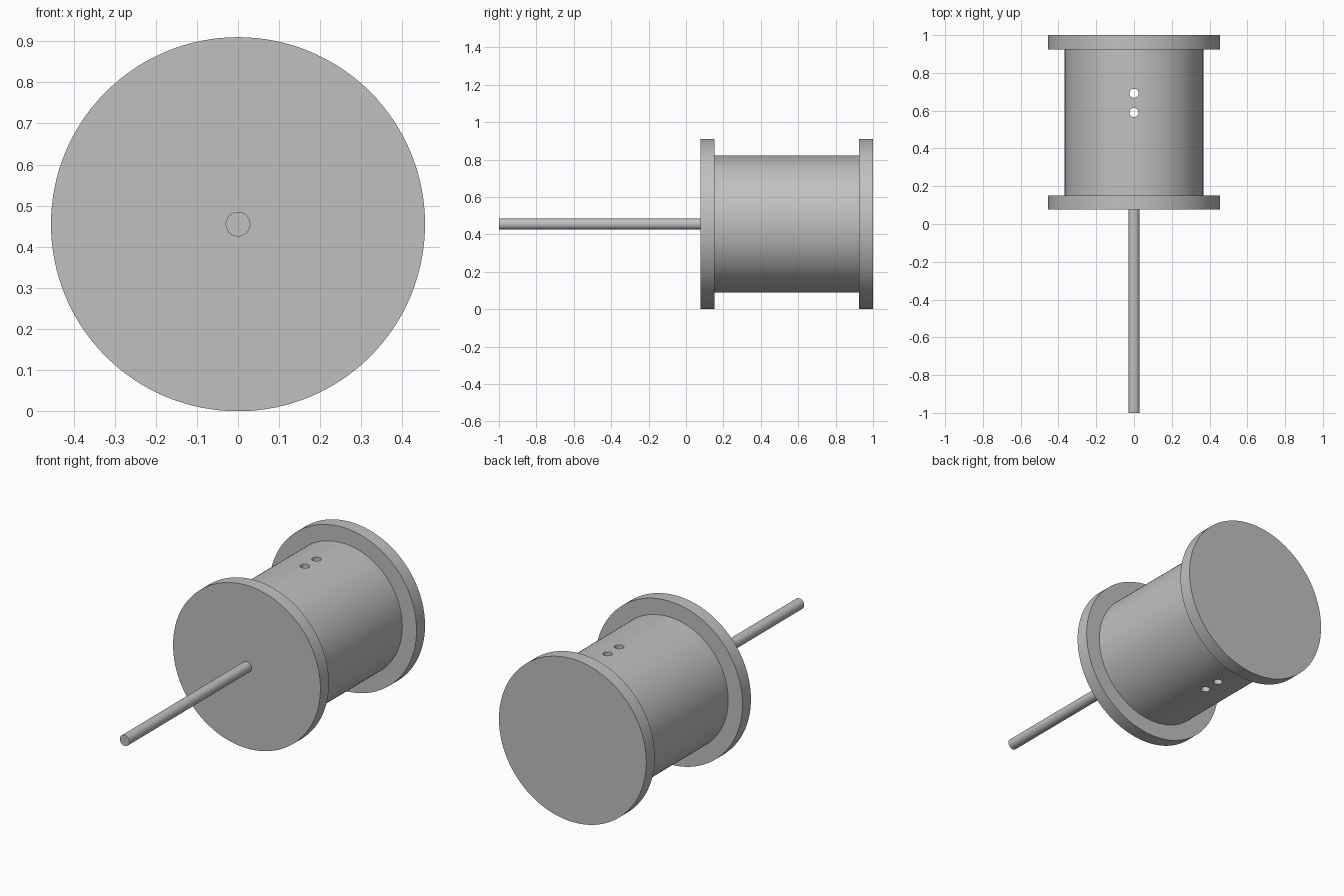
import bpy
import math

cube = bpy.data.objects.get("Cube")
if cube:
    bpy.data.objects.remove(cube, do_unlink=True)

RADIUS = 0.455  # flange radius, also the axis height

grey = bpy.data.materials.new("grey metal")
grey.use_nodes = True
colour = (0.53, 0.53, 0.53, 1)
grey.diffuse_color = colour
grey.node_tree.nodes["Principled BSDF"].inputs["Base Color"].default_value = colour


def cylinder(name, radius, length, location, sides, lying=True):
    bpy.ops.mesh.primitive_cylinder_add(
        vertices=sides, radius=radius, depth=length, location=location,
        rotation=(math.pi / 2 if lying else 0, 0, 0))
    obj = bpy.context.object
    obj.name = name
    obj.data.materials.append(grey)
    return obj


def along_y(name, radius, y0, y1, sides):
    return cylinder(name, radius, y1 - y0, (0, (y0 + y1) / 2, RADIUS), sides)


def smooth(obj):
    bpy.ops.object.select_all(action='DESELECT')
    obj.select_set(True)
    bpy.context.view_layer.objects.active = obj
    bpy.ops.object.shade_smooth_by_angle(angle=math.radians(30))


# Spool: two flanges, barrel and shaft
front_flange = along_y("front_flange", RADIUS, 0.077, 0.152, 128)
back_flange = along_y("back_flange", RADIUS, 0.925, 1.0, 128)
barrel = along_y("barrel", 0.367, 0.152, 0.925, 128)
shaft = along_y("shaft", 0.03, -1.0, 0.077, 48)

# Two vertical holes right through the barrel
for y in (0.59, 0.692):
    cutter = cylinder("hole_cutter", 0.024, 1, (0, y, RADIUS), 32, lying=False)
    cutter.hide_render = True
    bpy.context.view_layer.objects.active = barrel
    cut = barrel.modifiers.new("hole", 'BOOLEAN')
    cut.operation = 'DIFFERENCE'
    cut.solver = 'EXACT'
    cut.object = cutter
    bpy.ops.object.modifier_apply(modifier=cut.name)
    bpy.data.objects.remove(cutter, do_unlink=True)

for part in (front_flange, back_flange, barrel, shaft):
    smooth(part)
